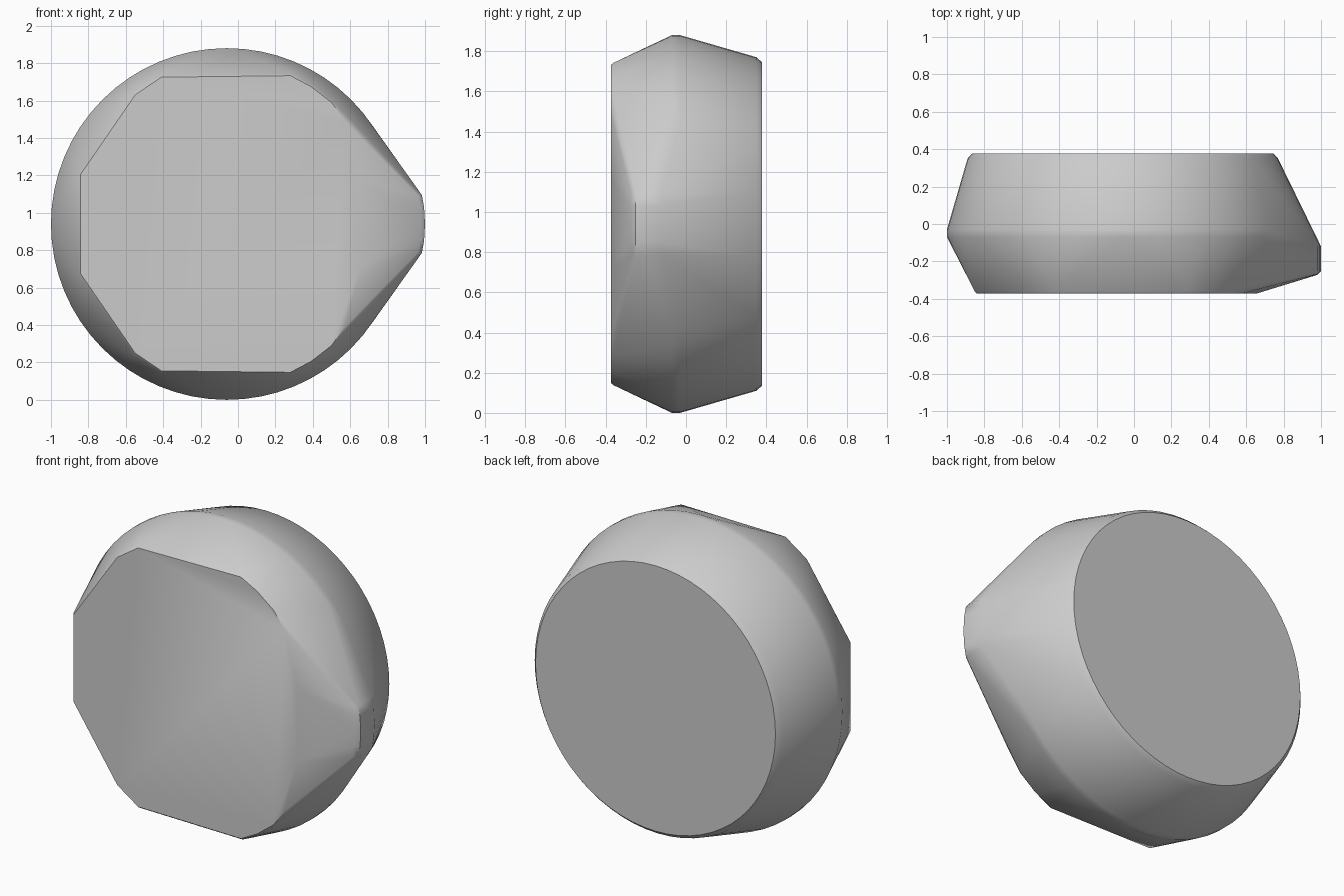
import bpy, bmesh
from math import sin, cos, pi, radians

if "Cube" in bpy.data.objects:
    bpy.data.objects.remove(bpy.data.objects["Cube"])

CX, CZ = -0.06, 0.94   # axis of the round body (runs along y)
points = []


def ring(radius, y, n=64):
    """Circle of hull points around the body axis."""
    for i in range(n):
        a = 2 * pi * i / n
        points.append((CX + radius * cos(a), y, CZ + radius * sin(a)))


def mirrored(profile, y, grow=1.0):
    """Half profile of (x, height above axis), mirrored below the axis."""
    for x, h in profile:
        for s in (1, -1):
            points.append((CX + (x - CX) * grow, y, CZ + s * h * grow))


# round body: widest band, then taper and small bevel at the back
ring(0.94, -0.07)
ring(0.94, -0.03)
ring(0.83, 0.35)
ring(0.805, 0.378)

# flat front face with a narrow bevel
front = [(-0.842, 0.265), (-0.55, 0.69), (-0.41, 0.785), (0.28, 0.793),
         (0.39, 0.735), (0.50, 0.65), (0.575, 0.545), (0.655, 0.23)]
mirrored(front[:-1], -0.36, 1.012)
mirrored(front, -0.372)

# blunt nose on the right
nose = [(0.983, 0.155), (0.995, 0.09), (1.0, 0.0)]
mirrored(nose, -0.12)
mirrored(nose, -0.252)
mirrored([(x - 0.02, h * 0.97) for x, h in nose], -0.272)

# wrap everything in one convex skin
bm = bmesh.new()
for p in points:
    bm.verts.new(p)
bmesh.ops.remove_doubles(bm, verts=bm.verts, dist=0.0005)
hull = bmesh.ops.convex_hull(bm, input=bm.verts)
bmesh.ops.delete(bm, geom=[v for v in bm.verts if not v.link_faces], context='VERTS')
bmesh.ops.dissolve_limit(bm, angle_limit=radians(0.3), verts=bm.verts, edges=bm.edges)
bmesh.ops.recalc_face_normals(bm, faces=bm.faces)

mesh = bpy.data.meshes.new("rounded_stone")
bm.to_mesh(mesh)
bm.free()
body = bpy.data.objects.new("rounded_stone", mesh)
bpy.context.collection.objects.link(body)
bpy.context.view_layer.objects.active = body
body.select_set(True)
bpy.ops.object.shade_smooth_by_angle(angle=radians(30))
